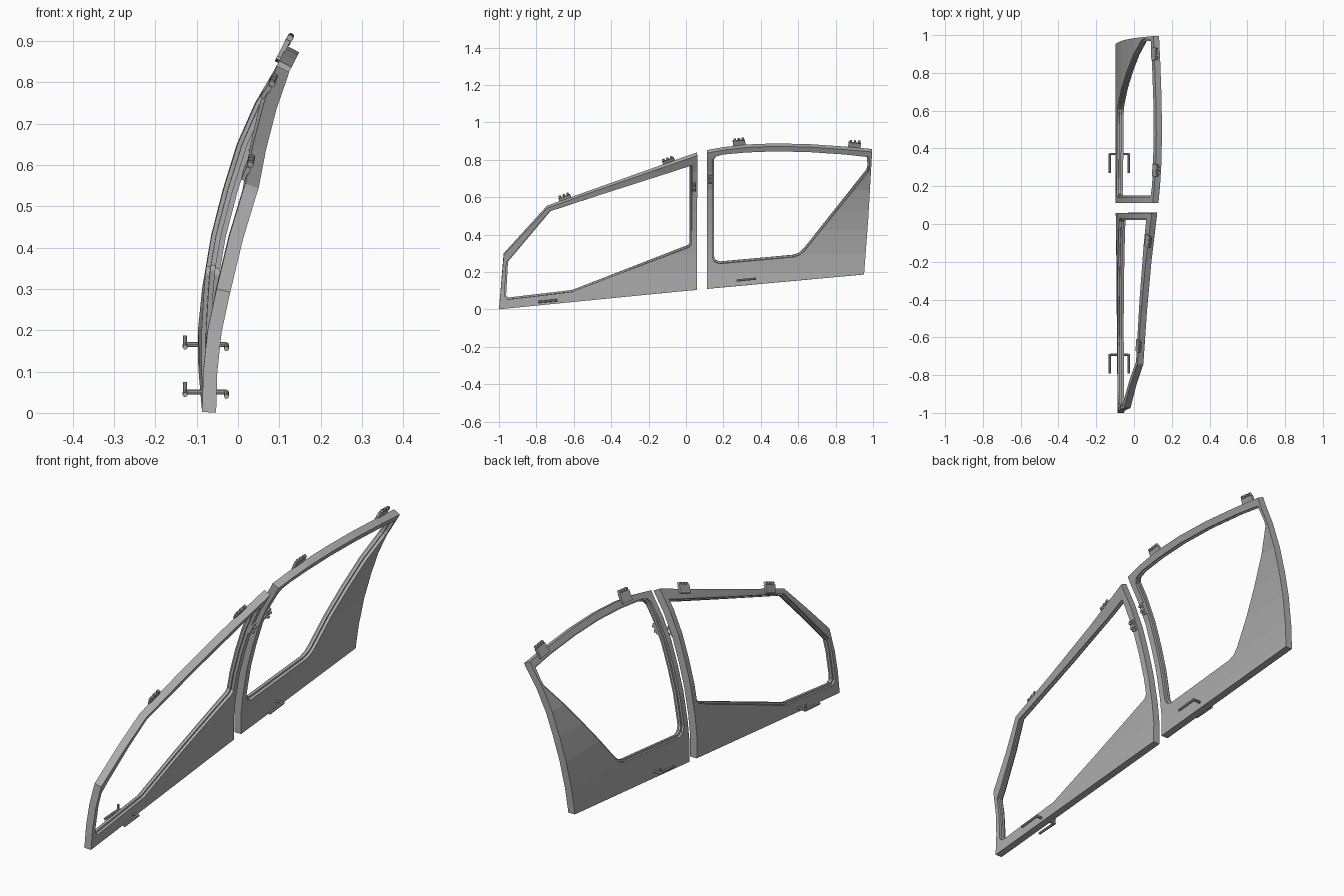
import bpy, bmesh, math
from mathutils import Vector, Matrix

if "Cube" in bpy.data.objects:
    bpy.data.objects.remove(bpy.data.objects["Cube"])

grey = bpy.data.materials.new("frame_grey")
grey.diffuse_color = (0.42, 0.42, 0.42, 1)
grey.use_nodes = True
grey.node_tree.nodes["Principled BSDF"].inputs["Base Color"].default_value = grey.diffuse_color

# Curved side profile of the body: (height, outer x)
PROFILE = [(-0.1, -0.085), (0.0, -0.087), (0.1, -0.096), (0.2, -0.097), (0.3, -0.087),
           (0.43, -0.065), (0.54, -0.037), (0.65, -0.003), (0.75, 0.041),
           (0.83, 0.088), (0.95, 0.15)]
THICK = 0.034


def surf(y, z, depth=0.0):
    """Point on the outer body surface; the front door narrows toward the nose."""
    for (z0, x0), (z1, x1) in zip(PROFILE, PROFILE[1:]):
        if z <= z1:
            break
    x = x0 + (x1 - x0) * (z - z0) / (z1 - z0)
    if y < 0.06:
        x += 0.12 * (0.06 - y) / 1.06 * z
    return Vector((x + depth, y, z))


def grow(pts, d):
    """Offset a closed 2D outline outward by d."""
    n = len(pts)
    area = sum(pts[i][0] * pts[(i + 1) % n][1] - pts[(i + 1) % n][0] * pts[i][1] for i in range(n))
    s = 1 if area > 0 else -1
    out = []
    for i in range(n):
        a, b, c = Vector(pts[i - 1]), Vector(pts[i]), Vector(pts[(i + 1) % n])
        e1, e2 = (b - a).normalized(), (c - b).normalized()
        n1, n2 = Vector((e1.y, -e1.x)) * s, Vector((e2.y, -e2.x)) * s
        out.append(tuple(b + (n1 + n2) * (d / (1 + n1.dot(n2)))))
    return out


def add(name, bm):
    me = bpy.data.meshes.new(name)
    bm.to_mesh(me)
    bm.free()
    me.materials.append(grey)
    ob = bpy.data.objects.new(name, me)
    bpy.context.collection.objects.link(ob)
    return ob


def ring(name, outer, hole, thick, depth=0.0):
    """Sheet between two outlines, bent onto the body surface and thickened."""
    bm = bmesh.new()
    edges = []
    for loop in (outer, hole):
        vs = [bm.verts.new((0, y, z)) for y, z in loop]
        edges += [bm.edges.new((vs[i - 1], vs[i])) for i in range(len(vs))]
    bmesh.ops.triangle_fill(bm, use_beauty=True, edges=edges, normal=(-1, 0, 0))
    for z, _ in PROFILE[1:-1]:
        geom = bm.verts[:] + bm.edges[:] + bm.faces[:]
        bmesh.ops.bisect_plane(bm, geom=geom, plane_co=(0, 0, z), plane_no=(0, 0, 1), dist=1e-5)
    for v in bm.verts:
        v.co = surf(v.co.y, v.co.z, depth)
    bm.normal_update()
    for f in bm.faces:
        if f.normal.x > 0:
            f.normal_flip()
    ob = add(name, bm)
    mod = ob.modifiers.new("thickness", 'SOLIDIFY')
    mod.thickness, mod.offset, mod.use_even_offset = thick, -1, True


def frame_at(y, z, slope=0.0):
    """Local axes on the surface: X outward, Y along the rail, Z up the surface."""
    p = surf(y, z)
    ty = (surf(y + 0.01, z + 0.01 * slope) - p).normalized()
    up = surf(y, z) - surf(y, z - 0.02)
    n = ty.cross(up).normalized()
    if n.x > 0:
        n = -n
    up = n.cross(ty).normalized()
    if up.z < 0:
        up = -up
    m = Matrix((n, ty, up)).transposed().to_4x4()
    m.translation = p
    return m


def box(bm, m, centre, size):
    mat = m @ Matrix.Translation(centre) @ Matrix.Diagonal((*size, 1))
    bmesh.ops.create_cube(bm, size=1, matrix=mat)


def rod(bm, a, b, r):
    a, b = Vector(a), Vector(b)
    q = (b - a).to_track_quat('Z', 'Y').to_matrix().to_4x4()
    bmesh.ops.create_cone(bm, cap_ends=True, segments=8, radius1=r, radius2=r,
                          depth=(b - a).length, matrix=Matrix.Translation((a + b) / 2) @ q)


def hinge(name, y, z, slope, rise):
    """Tab lying on the top rail with three knuckles."""
    m = frame_at(y, z, slope)
    bm = bmesh.new()
    box(bm, m, (0.003, 0, rise / 2 - 0.012), (0.012, 0.066, rise + 0.012))
    for k in (-0.022, 0, 0.022):
        rod(bm, m @ Vector((0.002, k - 0.006, rise)), m @ Vector((0.002, k + 0.006, rise)), 0.008)
    add(name, bm)


def handle(name, y, z, tip_z):
    """Spindle through the door with an outer and an inner lever."""
    bm = bmesh.new()
    rod(bm, (-0.128, y, z), (-0.028, y, z), 0.006)
    rod(bm, (-0.128, y + 0.004, z), (-0.128, y - 0.1, z - 0.006), 0.006)
    rod(bm, (-0.128, y, z), (-0.128, y, tip_z), 0.005)
    rod(bm, (-0.028, y + 0.004, z), (-0.028, y - 0.1, z - 0.01), 0.006)
    add(name, bm)


def latch(name, y, z):
    """Small wedge-shaped catch on the inside of the centre pillar."""
    bm = bmesh.new()
    m = frame_at(y, z)
    box(bm, m, (-THICK - 0.003, 0, 0), (0.012, 0.022, 0.05))
    for k in (-0.012, 0.012):
        box(bm, m, (-THICK - 0.012, 0, k), (0.016, 0.014, 0.01))
    add(name, bm)


# Door outlines and window openings as (y, z)
front_outer = [(-1, 0.002), (0.058, 0.105), (0.058, 0.84), (-0.743, 0.555), (-0.975, 0.30)]
front_hole = [(-0.962, 0.075), (-0.95, 0.064), (-0.61, 0.104), (0.01, 0.345), (0.02, 0.358),
              (0.02, 0.775), (-0.725, 0.53), (-0.952, 0.258)]
top = [(0.995, 0.858), (0.85, 0.871), (0.66, 0.884), (0.476, 0.888), (0.32, 0.882), (0.2, 0.868)]
rear_outer = [(0.112, 0.11), (0.952, 0.187), (0.975, 0.5), *top, (0.112, 0.852)]
rear_hole = [(0.15, 0.285), (0.158, 0.266), (0.18, 0.257), (0.575, 0.293), (0.605, 0.304),
             (0.63, 0.328), (0.965, 0.75), (0.97, 0.77), (0.968, 0.822),
             *[(y, z - 0.036) for y, z in top[1:-1]], (0.2, 0.835), (0.16, 0.824), (0.15, 0.81)]

# Door frames with a thinner stepped lip around each window
for name, outer, hole in (("front_door", front_outer, front_hole),
                          ("rear_door", rear_outer, rear_hole)):
    wide = grow(hole, 0.009)
    ring(name + "_frame", outer, wide, THICK)
    ring(name + "_window_lip", wide, hole, 0.012, 0.01)

# Hinges on the roof side
hinge("front_door_hinge_front", -0.645, 0.588, 0.356, 0.024)
hinge("front_door_hinge_rear", -0.09, 0.785, 0.356, 0.024)
hinge("rear_door_hinge_front", 0.285, 0.878, 0.08, 0.034)
hinge("rear_door_hinge_rear", 0.90, 0.866, -0.09, 0.034)

# Handles and pillar catches
handle("front_door_handle", -0.692, 0.05, 0.075)
handle("rear_door_handle", 0.37, 0.165, 0.187)
latch("front_door_latch", 0.04, 0.67)
latch("rear_door_latch", 0.13, 0.71)
